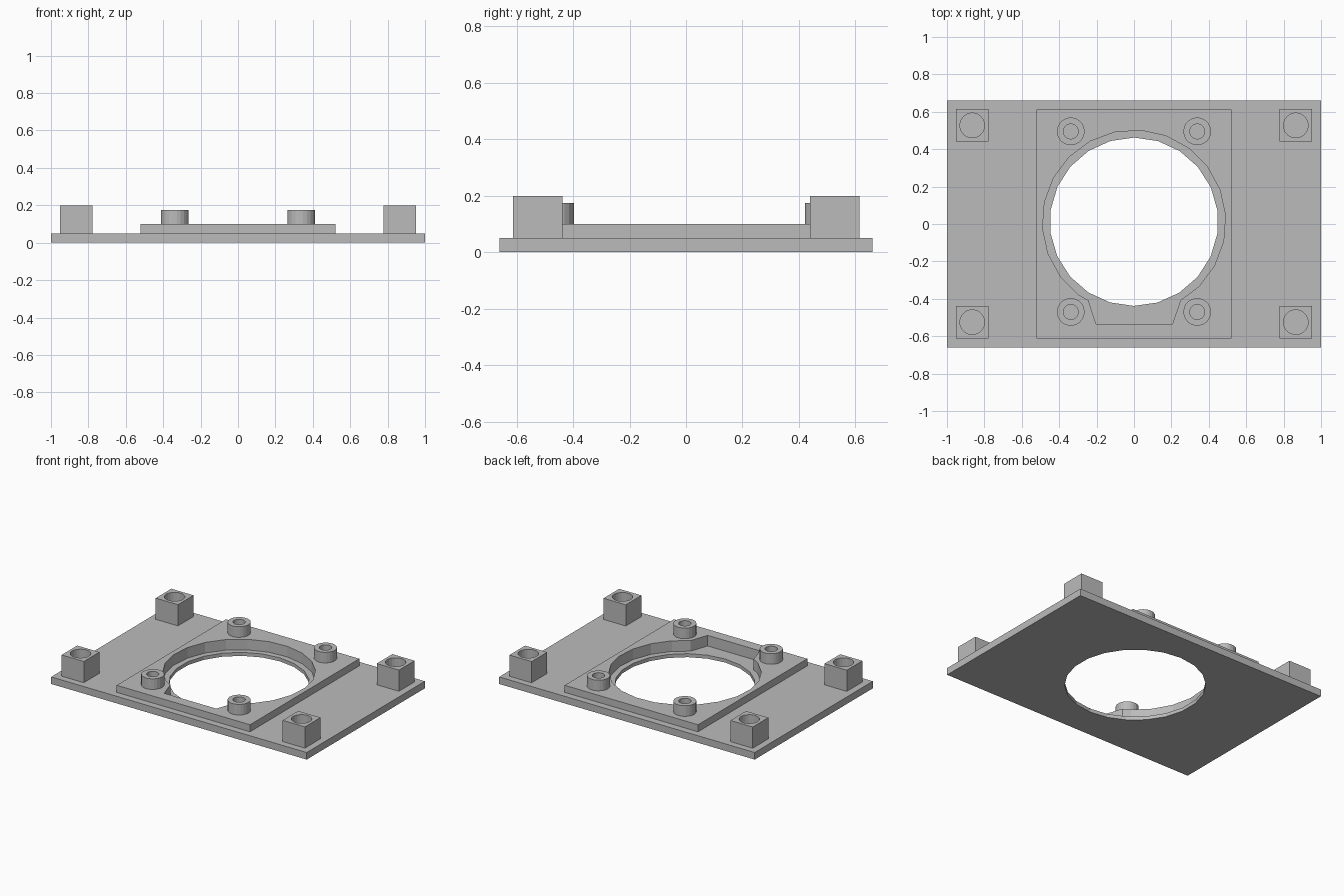
import bpy, bmesh, math

if "Cube" in bpy.data.objects:
    bpy.data.objects.remove(bpy.data.objects["Cube"])

grey = bpy.data.materials.new("plain grey")
grey.use_nodes = True
grey.diffuse_color = (0.5, 0.5, 0.5, 1)
grey.node_tree.nodes["Principled BSDF"].inputs["Base Color"].default_value = (0.5, 0.5, 0.5, 1)


def circle(x, y, radius, sides=22, turn=0):
    angles = [math.radians(turn) + math.tau * i / sides for i in range(sides)]
    return [(x + radius * math.cos(a), y + radius * math.sin(a)) for a in angles]


def rectangle(x, y, half_x, half_y):
    return [(x - half_x, y - half_y), (x + half_x, y - half_y),
            (x + half_x, y + half_y), (x - half_x, y + half_y)]


def prism(name, outline, low, high):
    """Extrude a flat outline between two heights."""
    bm = bmesh.new()
    face = bm.faces.new([bm.verts.new((x, y, low)) for x, y in outline])
    top = bmesh.ops.extrude_face_region(bm, geom=[face])["geom"]
    bmesh.ops.translate(bm, vec=(0, 0, high - low),
                        verts=[v for v in top if isinstance(v, bmesh.types.BMVert)])
    bmesh.ops.recalc_face_normals(bm, faces=bm.faces[:])
    mesh = bpy.data.meshes.new(name)
    bm.to_mesh(mesh)
    bm.free()
    mesh.materials.append(grey)
    obj = bpy.data.objects.new(name, mesh)
    bpy.context.collection.objects.link(obj)
    return obj


def cut(obj, outline, low, high):
    """Cut an extruded outline out of a part and discard the cutter."""
    cutter = prism("cutter", outline, low, high)
    cutter.hide_render = True
    mod = obj.modifiers.new("cut", 'BOOLEAN')
    mod.operation = 'DIFFERENCE'
    mod.solver = 'EXACT'
    mod.object = cutter
    bpy.context.view_layer.update()
    mesh = bpy.data.meshes.new_from_object(obj.evaluated_get(bpy.context.evaluated_depsgraph_get()))
    obj.modifiers.clear()
    obj.data = mesh
    bpy.data.objects.remove(cutter)


BASE, PAD, FLOOR = 0.05, 0.10, 0.025

# Base plate and raised pad, sharing the opening, its recess and the notch
base = prism("base_plate", rectangle(0, 0, 1, 0.66), 0, BASE)
pad = prism("raised_pad", rectangle(0, 0, 0.522, 0.611), BASE, PAD)
notch = [(-0.203, -0.535), (0.205, -0.535), (0.25, -0.405), (0.15, -0.2),
         (-0.15, -0.2), (-0.245, -0.405)]
for plate in (base, pad):
    cut(plate, circle(0, 0.012, 0.45, turn=8), -0.1, 0.3)
    cut(plate, circle(0, 0.012, 0.49, turn=4), FLOOR, 0.3)
    cut(plate, notch, FLOOR, 0.3)

# Square corner blocks with round sockets, and round screw posts
for side, sx in (("right", -1), ("left", 1)):
    for end, block_y, post_y in (("front", -0.525, -0.47), ("back", 0.527, 0.495)):
        block = prism(f"corner_block_{end}_{side}",
                      rectangle(sx * 0.865, block_y, 0.087, 0.087), BASE, 0.2)
        cut(block, circle(sx * 0.865, block_y, 0.066), BASE - 0.02, 0.3)
        post = prism(f"screw_post_{end}_{side}",
                     circle(sx * 0.338, post_y, 0.074), PAD, 0.175)
        cut(post, circle(sx * 0.338, post_y, 0.04), PAD - 0.02, 0.3)
